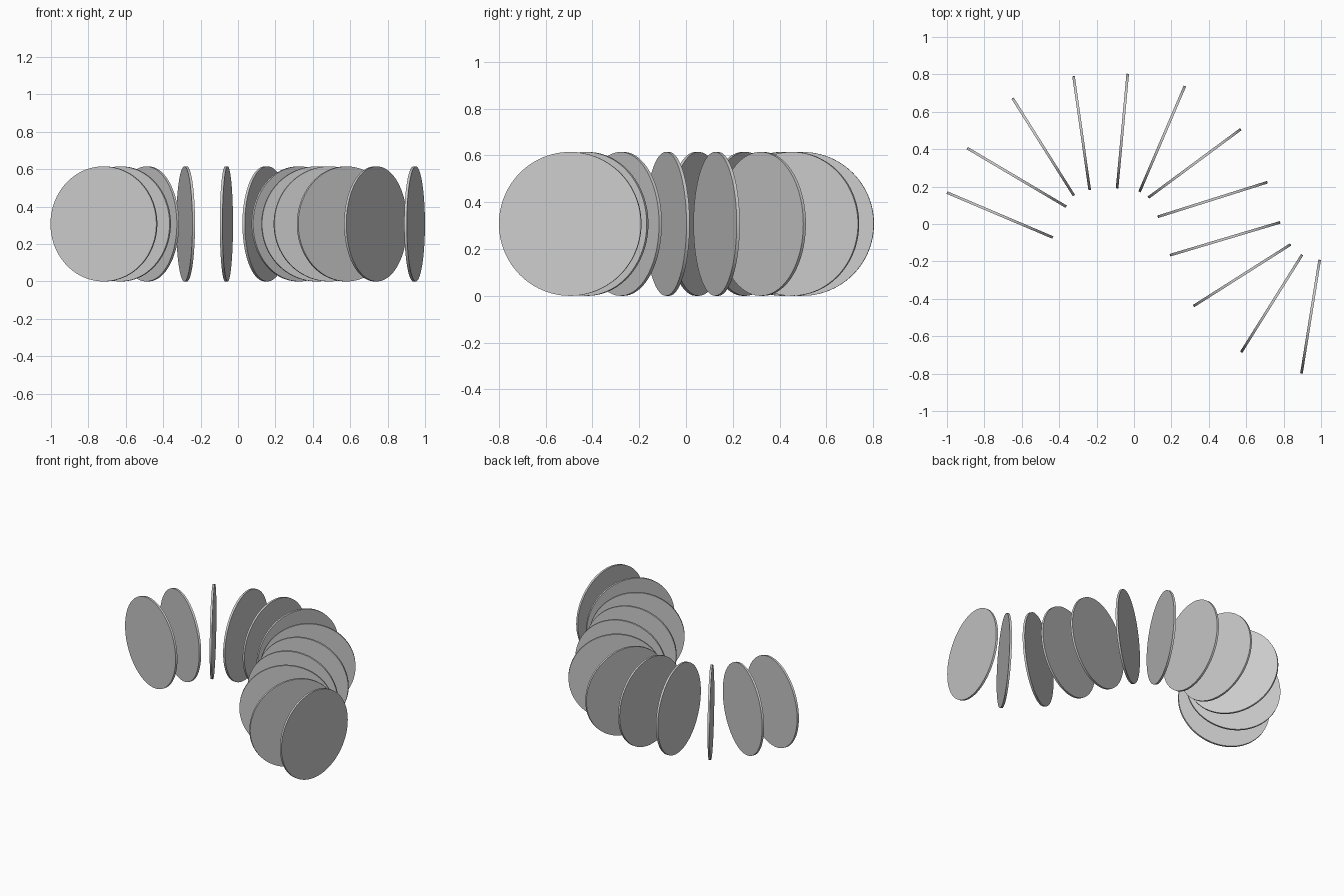
import bpy
from math import radians, pi

RADIUS, THICK = 0.3075, 0.014

# x, y of each disc centre and heading of its face (degrees), along the S-shaped row
discs = [
    (-0.717, 0.048, -23.0), (-0.627, 0.249, -30.6), (-0.485, 0.412, -57.8),
    (-0.280, 0.486, -81.9), (-0.062, 0.497, 84.7), (0.151, 0.455, 66.8),
    (0.324, 0.324, 36.5), (0.420, 0.131, 17.5), (0.487, -0.079, 16.6),
    (0.578, -0.274, 32.4), (0.736, -0.425, 58.0), (0.944, -0.495, 80.9),
]

# Thin upright discs
for i, (x, y, heading) in enumerate(discs, 1):
    bpy.ops.mesh.primitive_cylinder_add(
        vertices=96, radius=RADIUS, depth=THICK,
        location=(x, y, RADIUS), rotation=(pi / 2, 0, radians(heading)))
    bpy.context.object.name = f"disc_{i:02d}"
    bpy.ops.object.shade_smooth_by_angle(angle=radians(30))
